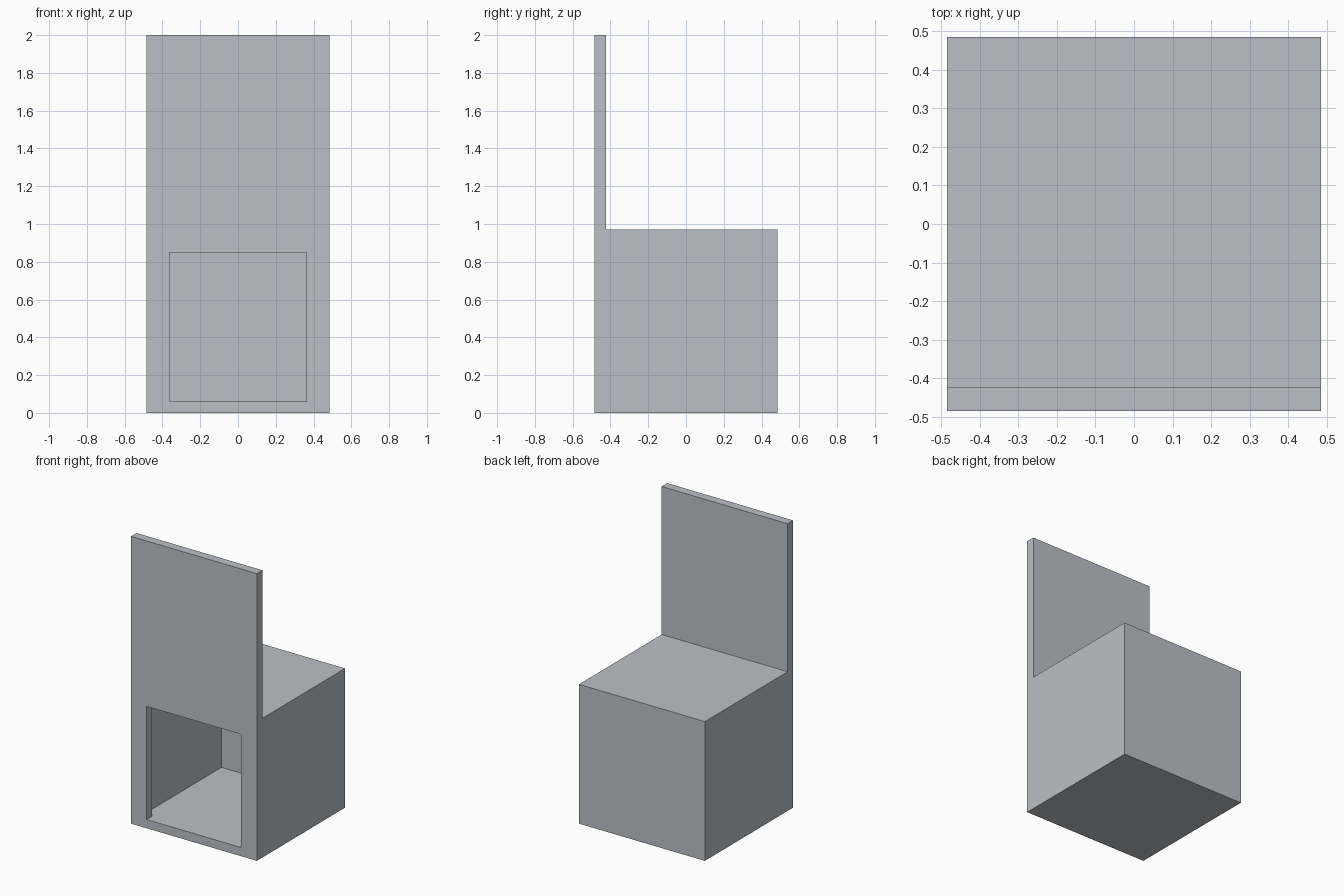
import bpy
import bmesh

if "Cube" in bpy.data.objects:
    bpy.data.objects.remove(bpy.data.objects["Cube"])

U = 2 / 33   # one wall thickness; the model is 33 units tall
H = 8 * U    # half width and half depth

grey = bpy.data.materials.new("light_grey")
grey.diffuse_color = (0.5, 0.53, 0.57, 1)
grey.use_nodes = True
grey.node_tree.nodes["Principled BSDF"].inputs["Base Color"].default_value = grey.diffuse_color


def extrude_profile(name, profile, x0, x1):
    """Extrude a (y, z) profile along x into a closed solid."""
    bm = bmesh.new()
    face = bm.faces.new([bm.verts.new((x0, y, z)) for y, z in profile])
    out = bmesh.ops.extrude_face_region(bm, geom=[face])
    verts = [v for v in out["geom"] if isinstance(v, bmesh.types.BMVert)]
    bmesh.ops.translate(bm, verts=verts, vec=(x1 - x0, 0, 0))
    bmesh.ops.recalc_face_normals(bm, faces=bm.faces)
    mesh = bpy.data.meshes.new(name)
    bm.to_mesh(mesh)
    bm.free()
    mesh.materials.append(grey)
    obj = bpy.data.objects.new(name, mesh)
    bpy.context.collection.objects.link(obj)
    return obj


def cut(obj, cutter):
    """Subtract the cutter from the object and remove it."""
    mod = obj.modifiers.new("cut", "BOOLEAN")
    mod.operation = "DIFFERENCE"
    mod.solver = "EXACT"
    mod.object = cutter
    cutter.hide_render = True
    bpy.context.view_layer.objects.active = obj
    bpy.ops.object.modifier_apply(modifier=mod.name)
    bpy.data.objects.remove(cutter)


def rect(y0, y1, z0, z1):
    return [(y0, z0), (y1, z0), (y1, z1), (y0, z1)]


# Box with a tall panel rising flush from its front
body = extrude_profile(
    "box_with_tall_panel",
    [(-H, 0), (H, 0), (H, 16 * U), (-H + U, 16 * U), (-H + U, 2), (-H, 2)],
    -H, H)

# Hollow interior, one wall thickness all round
cut(body, extrude_profile("interior_cutter",
                          rect(-H + U, H - U, U, 15 * U), -H + U, H - U))

# Front opening, level with the inside floor
cut(body, extrude_profile("opening_cutter",
                          rect(-H - U, 0, U, 14 * U), -6 * U, 6 * U))
